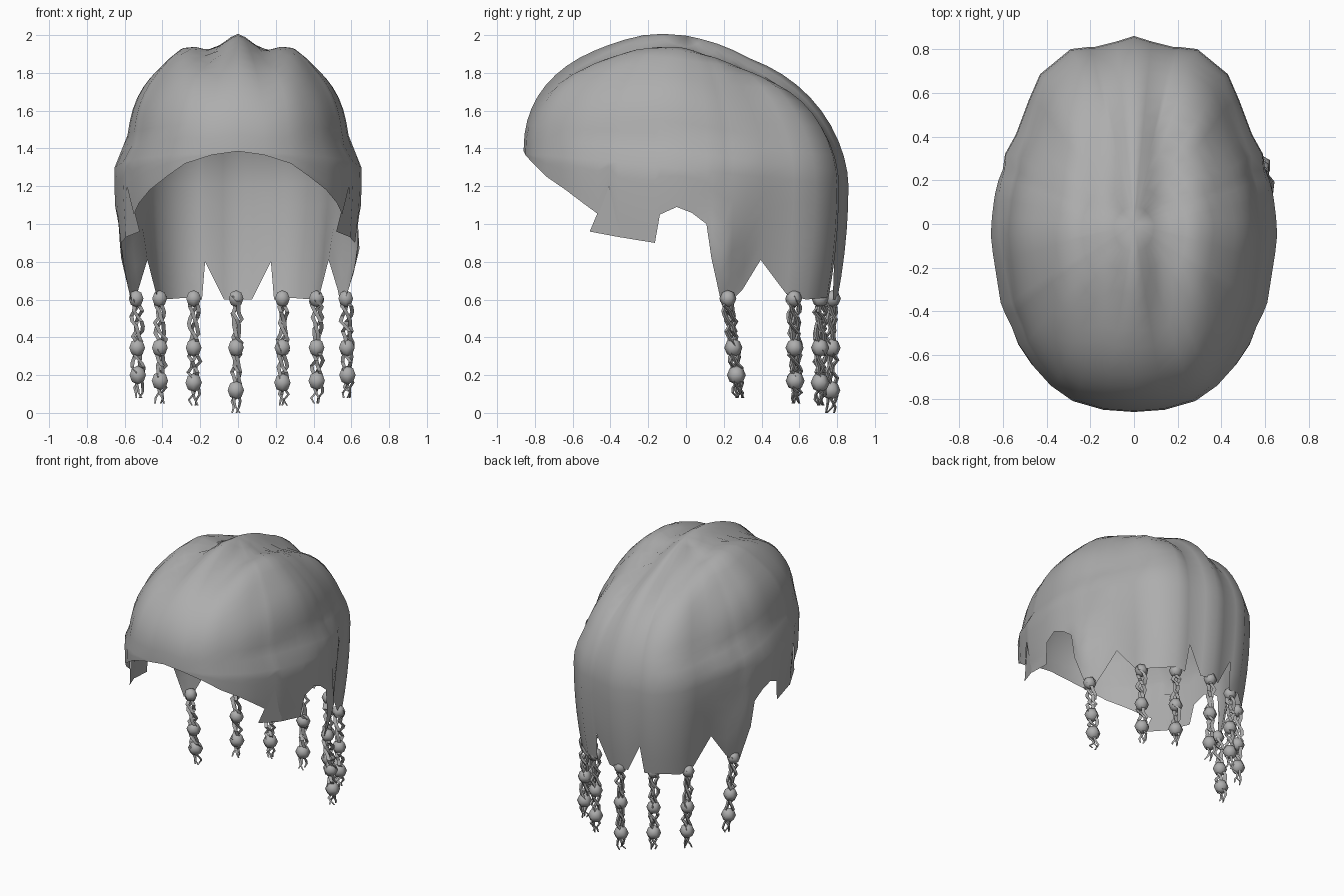
import bpy, bmesh, math, random
from mathutils import Vector

random.seed(4)
cube = bpy.data.objects.get("Cube")
if cube:
    bpy.data.objects.remove(cube, do_unlink=True)

grey = bpy.data.materials.new("hair grey")
grey.use_nodes = True
colour = (0.42, 0.42, 0.42, 1)
grey.diffuse_color = colour
grey.node_tree.nodes["Principled BSDF"].inputs["Base Color"].default_value = colour


def finish(name, bm, angle):
    """Turn a bmesh into a named, smooth shaded object."""
    mesh = bpy.data.meshes.new(name)
    bm.to_mesh(mesh)
    bm.free()
    mesh.materials.append(grey)
    obj = bpy.data.objects.new(name, mesh)
    bpy.context.collection.objects.link(obj)
    bpy.ops.object.select_all(action='DESELECT')
    obj.select_set(True)
    bpy.context.view_layer.objects.active = obj
    bpy.ops.object.shade_smooth_by_angle(angle=math.radians(angle))
    return obj


# Half outline from back to front: widest x, y and the height of the ragged rim
OUTLINE = [
    (0, .86, .6), (.08, .835, .6), (.18, .81, .8), (.205, .81, .6), (.29, .8, .61),
    (.43, .685, .6), (.48, .57, .63), (.54, .41, .81), (.59, .32, .65), (.6, .25, .58),
    (.62, .2, .6), (.635, .14, .82), (.64, .11, 1), (.65, .03, 1.06),
    (.655, -.05, 1.09), (.645, -.14, 1.05), (.64, -.17, .9), (.61, -.36, .93),
    (.59, -.41, 1.2), (.56, -.47, 1.05), (.53, -.55, 1.11), (.47, -.64, 1.18),
    (.38, -.74, 1.25), (.28, -.81, 1.32), (.14, -.85, 1.365), (0, -.86, 1.385)]
DOME, WALL = 14, 5


def hat(value, centre, width):
    """Tent shaped weight: one at the centre, zero beyond the width."""
    return max(0, 1 - abs(value - centre) / width)


def crest(x, y):
    """Raised centre parting with soft side folds, sloping down to the back."""
    x = abs(x)
    parting = .055 * hat(x, 0, .12) - .025 * hat(x, .14, .1) + .035 * hat(x, .3, .14)
    return parting - .045 * hat(y, .35, .4) + .015 * hat(y, -.2, .25)


def column(x, y, rim):
    """Points from just below the crown down to the rim."""
    power = 2 / (2.25 - .5 * max(y, 0))
    equator = max(1.29 - .1 * y, rim)
    side = math.copysign(1, x) if x else 0
    points = []
    for i in range(1, DOME + 1):
        phi = i / DOME * math.pi / 2
        out, up = math.sin(phi) ** power, max(0, math.cos(phi)) ** power
        z = equator + (1.945 - equator) * up + crest(x * out, y * out) * up
        # Sides step in just above the widest line
        step = .055 * min(1, max(0, (z - 1.34) / .08)) * min(1, (2 - z) / .5)
        step *= (x / .65) ** 2 * out
        points.append(Vector((x * out - side * step, y * out, z)))
    for i in range(1, WALL + 1):
        z = equator + (rim - equator) * i / WALL
        drop = equator - z
        taper = 1 - .08 * (drop / .65) ** 2
        # Hollow behind the ear, and the outward flick of the side lock
        dent = .045 * hat(y, .43, .2) * min(1, drop / .4)
        flick = (.045 if x > 0 else .02) * hat(y, .2, .12) * hat(z, .85, .25)
        points.append(Vector((x * taper + side * (flick - dent), y * taper, z)))
    return points


# Hair shell: open dome with ragged lower edge
bm = bmesh.new()
loop = OUTLINE + [(-x, y, z) for x, y, z in OUTLINE[-2:0:-1]]
crown = bm.verts.new((0, 0, 1.945 + crest(0, 0)))
cols = [[bm.verts.new(p) for p in column(*c)] for c in loop]
for a, b in zip(cols, cols[1:] + cols[:1]):
    bm.faces.new((crown, a[0], b[0]))
    for i in range(DOME + WALL - 1):
        bm.faces.new((a[i], a[i + 1], b[i + 1], b[i]))
bmesh.ops.remove_doubles(bm, verts=bm.verts, dist=.0005)
bmesh.ops.recalc_face_normals(bm, faces=bm.faces)
finish("hair_shell", bm, 70)

# Pointed locks tucked under the front edge at each temple
for side, name in ((1, "left"), (-1, "right")):
    bm = bmesh.new()
    tip = [(.585, -.40, 1.22), (.52, -.51, .96), (.595, -.35, .93), (.6, -.34, 1.2)]
    bm.faces.new([bm.verts.new((side * x, y, z)) for x, y, z in tip])
    bmesh.ops.recalc_face_normals(bm, faces=bm.faces)
    finish(name + "_temple_lock", bm, 40)


def strand(bm, top, bottom, phase):
    """One kinked, three sided strand winding round the braid's axis."""
    steps, previous = 20, None
    for i in range(steps + 1):
        t = i / steps
        centre = top.lerp(bottom, t)
        angle = phase + t * 14 + random.uniform(-.4, .4)
        reach = .018 + random.uniform(-.01, .016)
        centre += Vector((math.cos(angle), math.sin(angle), 0)) * reach
        thick = .014 * (1 - .6 * t ** 6)
        ring = []
        for k in range(3):
            a = phase + k * math.tau / 3
            ring.append(bm.verts.new(centre + Vector((math.cos(a), math.sin(a), 0)) * thick))
        if previous:
            for k in range(3):
                n = (k + 1) % 3
                bm.faces.new((previous[k], previous[n], ring[n], ring[k]))
        else:
            bm.faces.new(ring)
        previous = ring
    bm.faces.new(previous)


def braid(name, x, y, end, lean):
    """Three twisted strands threaded through three beads."""
    top = Vector((x, y, .62))
    bottom = Vector((x + lean * .2, y + lean, end))
    bm = bmesh.new()
    for k in range(3):
        strand(bm, top, bottom, k * math.tau / 3)
    bmesh.ops.recalc_face_normals(bm, faces=bm.faces)
    finish(name, bm, 30)
    bm = bmesh.new()
    for z, size in ((.605, .045), (.345, .048), (end + .12, .05)):
        place = top.lerp(bottom, (top.z - z) / (top.z - end))
        made = bmesh.ops.create_uvsphere(bm, u_segments=6, v_segments=4, radius=size)
        bmesh.ops.translate(bm, verts=made["verts"], vec=place)
    finish(name + "_beads", bm, 75)


# Beaded braids hanging from the back and side rim
braid("back_braid", -.01, .775, 0, -.01)
for side, name in ((1, "left"), (-1, "right")):
    braid(name + "_inner_braid", side * .235, .71, .04, 0)
    braid(name + "_middle_braid", side * .415, .57, .05, .01)
    braid(name + "_outer_braid", side * .555 + .015, .22, .08, .06)
